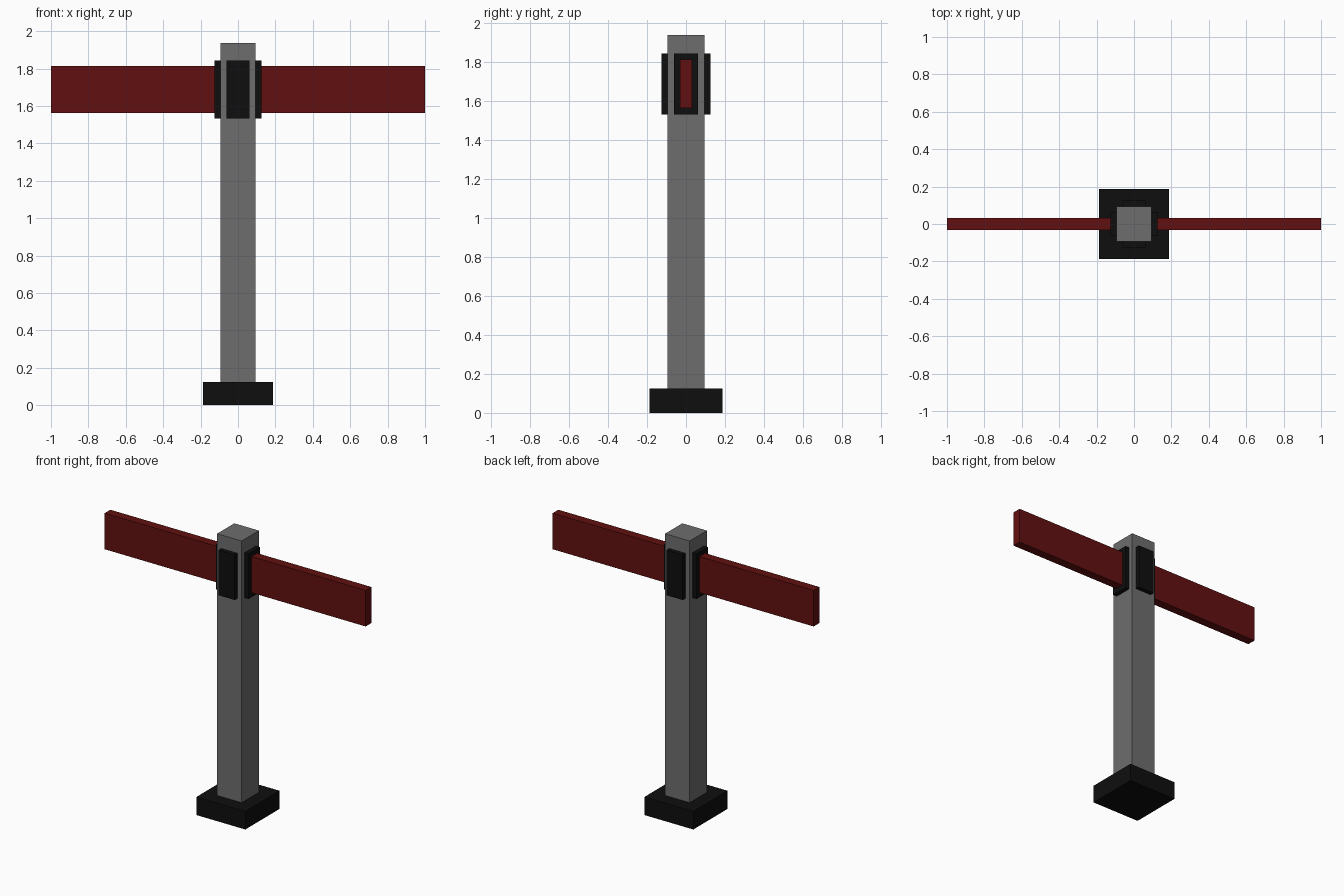
import bpy
import math
from mathutils import Matrix, Vector

if "Cube" in bpy.data.objects:
    bpy.data.objects.remove(bpy.data.objects["Cube"], do_unlink=True)


def material(name, colour):
    mat = bpy.data.materials.new(name)
    mat.use_nodes = True
    mat.diffuse_color = colour
    mat.node_tree.nodes["Principled BSDF"].inputs["Base Color"].default_value = colour
    return mat


def box(name, low, high, mat, angle=0):
    """Box between two corners, turned about the post axis."""
    low, high = Vector(low), Vector(high)
    bpy.ops.mesh.primitive_cube_add(size=1)
    obj = bpy.context.object
    obj.name = name
    obj.data.transform(Matrix.Rotation(angle, 4, "Z")
                       @ Matrix.Translation((low + high) / 2)
                       @ Matrix.Diagonal((*(high - low), 1)))
    obj.data.materials.append(mat)
    return obj


grey = material("post grey", (0.155, 0.155, 0.155, 1))
black = material("matt black", (0.0045, 0.0045, 0.0045, 1))
red = material("dark red", (0.122, 0.005, 0.005, 1))

# Base and post
box("base", (-0.1875, -0.1875, 0), (0.1875, 0.1875, 0.125), black)
box("post", (-0.094, -0.094, 0.125), (0.094, 0.094, 1.9375), grey)

# One bracket plate on each side of the post
for i, side in enumerate(("left", "back", "right", "front")):
    box(side + "_bracket", (0.09, -0.0625, 1.532), (0.125, 0.0625, 1.844),
        black, i * math.pi / 2)

# Two arms reaching out from the side brackets
for side, angle in (("left", 0), ("right", math.pi)):
    box(side + "_arm", (0.12, -0.031, 1.5635), (1, 0.031, 1.8135), red, angle)
